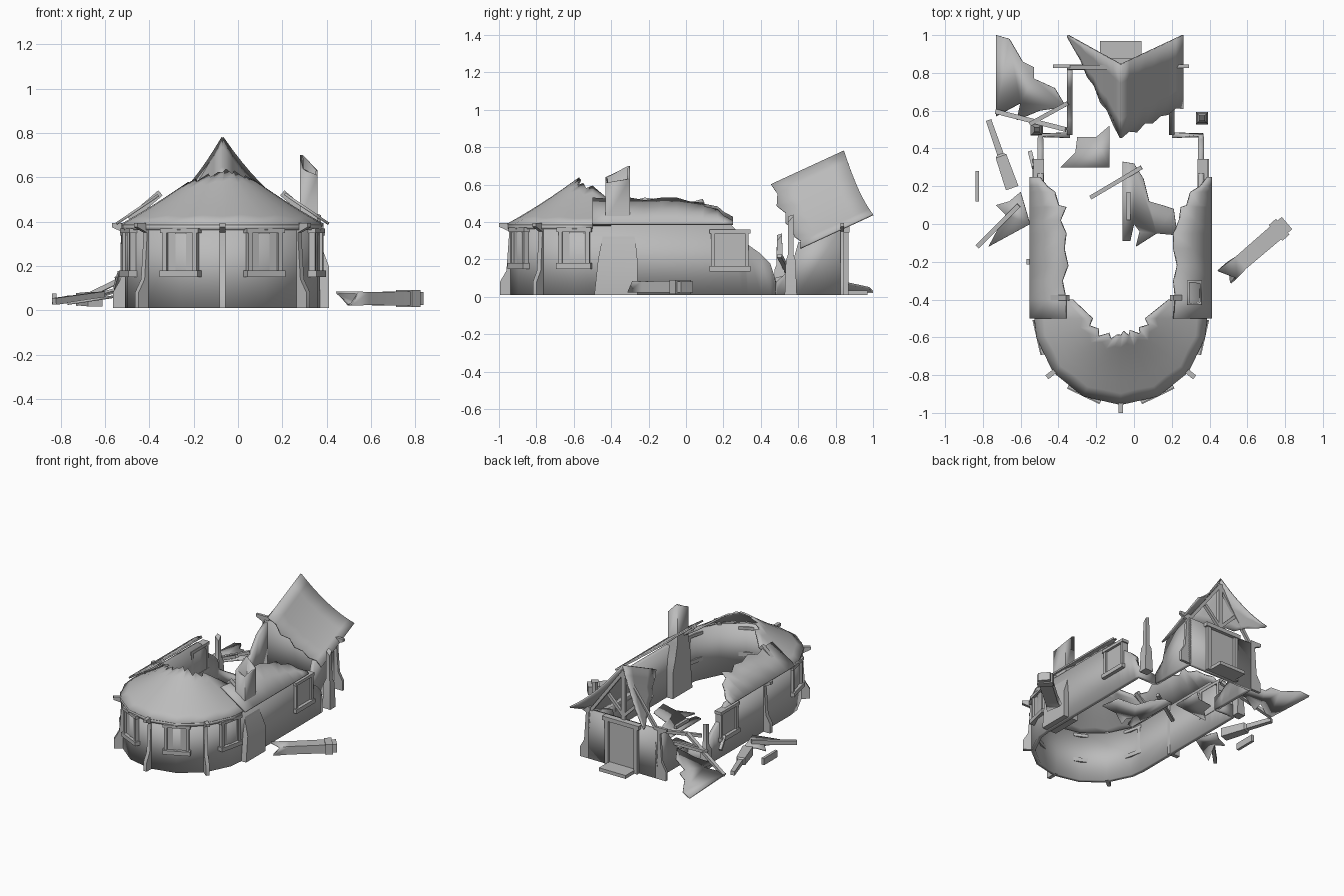
import bpy, bmesh, math
from mathutils import Vector, Matrix

cube = bpy.data.objects.get("Cube")
if cube:
    bpy.data.objects.remove(cube, do_unlink=True)

stone = bpy.data.materials.new("weathered_grey")
stone.use_nodes = True
stone.diffuse_color = (0.5, 0.5, 0.5, 1)
stone.node_tree.nodes["Principled BSDF"].inputs["Base Color"].default_value = (0.5, 0.5, 0.5, 1)

CX, CY, R, EAVE, TOP = -0.07, -0.5, 0.425, 0.455, 0.385
STEP = math.pi / 7


def make(name, verts, faces, thick=0, offset=0):
    bm = bmesh.new()
    vs = [bm.verts.new(v) for v in verts]
    for f in faces:
        bm.faces.new([vs[i] for i in f])
    bmesh.ops.remove_doubles(bm, verts=bm.verts, dist=0.0005)
    bmesh.ops.recalc_face_normals(bm, faces=bm.faces)
    me = bpy.data.meshes.new(name)
    bm.to_mesh(me)
    bm.free()
    me.materials.append(stone)
    ob = bpy.data.objects.new(name, me)
    bpy.context.collection.objects.link(ob)
    bpy.ops.object.select_all(action='DESELECT')
    ob.select_set(True)
    bpy.context.view_layer.objects.active = ob
    bpy.ops.object.shade_smooth_by_angle(angle=math.radians(32))
    if thick:
        mod = ob.modifiers.new("thickness", 'SOLIDIFY')
        mod.thickness, mod.offset = thick, offset
    return ob


def grid(name, rows, thick):
    n = len(rows[0])
    faces = [(i * n + j, i * n + j + 1, (i + 1) * n + j + 1, (i + 1) * n + j)
             for i in range(len(rows) - 1) for j in range(n - 1)]
    return make(name, [p for r in rows for p in r], faces, thick)


def wall(name, path, thick=0.03, base=0.01):
    return grid(name, [[(x, y, base), (x, y, h)] for x, y, h in path], thick)


def loft(name, sections, mat=Matrix(), jag=(0, 0, 0, 0), hollow=0):
    # sections: x centre, y centre, x width, y width, z
    verts = []
    for k, (x, y, w, d, z) in enumerate(sections):
        for c, (sx, sy) in enumerate(((-1, -1), (1, -1), (1, 1), (-1, 1))):
            dz = jag[c] if k == len(sections) - 1 else 0
            verts.append(mat @ Vector((x + sx * w / 2, y + sy * d / 2, z + dz)))
    faces = [(4 * k + c, 4 * k + (c + 1) % 4, 4 * k + 4 + (c + 1) % 4, 4 * k + 4 + c)
             for k in range(len(sections) - 1) for c in range(4)]
    faces.append((3, 2, 1, 0))
    if not hollow:
        e = len(verts) - 4
        faces.append((e, e + 1, e + 2, e + 3))
    return make(name, verts, faces, hollow, -1)


def box(name, x0, x1, y0, y1, z0, z1, mat=Matrix()):
    cx, cy, w, d = (x0 + x1) / 2, (y0 + y1) / 2, x1 - x0, y1 - y0
    return loft(name, [(cx, cy, w, d, z0), (cx, cy, w, d, z1)], mat)


def along(a, b):
    a, b = Vector(a), Vector(b)
    z = (b - a).normalized()
    x = z.cross(Vector((0, 0, 1)))
    x = x.normalized() if x.length > 0.01 else Vector((1, 0, 0))
    m = Matrix((x, z.cross(x), z)).transposed().to_4x4()
    m.translation = a
    return m, (b - a).length


def beam(name, a, b, w=0.022, h=0.022):
    m, length = along(a, b)
    return loft(name, [(0, 0, w, h, 0), (0, 0, w, h, length)], m)


def facing(x, y, ang):
    # local +x points out of the wall
    return Matrix.Translation((x, y, 0)) @ Matrix.Rotation(ang, 4, 'Z')


def buttress(name, x, y, ang, w=0.026):
    prof = [(-.015, .01), (.07, .01), (.07, .08), (.035, .14), (.02, .35),
            (.075, .375), (.075, .395), (-.015, .395)]
    m, n = facing(x, y, ang), len(prof)
    verts = [m @ Vector((r, s * w / 2, z)) for s in (-1, 1) for r, z in prof]
    faces = [tuple(range(n)), tuple(range(2 * n - 1, n - 1, -1))]
    faces += [(i, (i + 1) % n, n + (i + 1) % n, n + i) for i in range(n)]
    make(name, verts, faces)


def window(name, x, y, ang, z0=0.15, z1=0.37, half=0.075):
    m = facing(x, y, ang)
    box(name + "_sill", -.03, .03, -half - .02, half + .02, z0, z0 + .03, m)
    box(name + "_lintel", -.03, .025, -half - .02, half + .02, z1 - .022, z1, m)
    for s in (-1, 1):
        box(name + "_jamb", -.03, .02, s * half - .01, s * half + .01, z0, z1, m)
    box(name + "_panel", .0, .006, -half, half, z0, z1, m)


def slab(name, outline, z0, sx=0.0, sy=0.0, thick=0.012):
    x0, y0 = outline[0]
    make(name, [(x, y, z0 + sx * (x - x0) + sy * (y - y0)) for x, y in outline],
         [tuple(range(len(outline)))], thick)


def ring(ang, r):
    # ang is measured from the front, toward +x
    return CX + r * math.sin(ang), CY - r * math.cos(ang)


# Main wall: straight sides, rounded front, broken rear ends
angles = [math.pi / 2] + [k * STEP for k in range(3, -4, -1)] + [-math.pi / 2]
broken = [(.47, .1), (.45, .18), (.4, .23), (.33, .28), (.3, .33), (.24, TOP)]
xr, xl = CX + R, CX - R
path = [(.2, .47, .07)] + [(xr, y, h) for y, h in broken]
path += [(*ring(a, R), TOP) for a in angles]
path += [(xl, y, h) for y, h in reversed(broken)] + [(-.34, .47, .09)]
wall("main_wall", path)
wall("eave_band", [(*ring(a, EAVE - .01), TOP) for a in angles], .02, .362)

# Rounded front roof with a broken inner edge
inner = [.09, .07, .1, .08, .13, .11, .15, .13]
rows = []
for k in range(-7, 8):
    a = k * STEP / 2
    r0, r1 = inner[abs(k)] + (.02 if k < 0 else 0), EAVE
    if abs(k) < 7 and k % 2:
        r1 *= math.cos(STEP / 2)
    col = []
    for i in range(7):
        r = r1 + (r0 - r1) * i / 6
        d = EAVE - r if i else 0
        col.append((*ring(a, r), TOP + .55 * d + .25 * d * d))
    rows.append(col)
for s, reach in ((-1, 0), (1, 14)):
    col = []
    for i in range(7):
        d = .2 * i / 6
        col.append((CX + s * (EAVE - d), CY + .1, TOP + .55 * d + .25 * d * d))
    rows.insert(len(rows) if s > 0 else 0, col)
grid("front_roof", rows, .012)

# Long roof strips over the side walls
ys = [-.5, -.4, -.3, -.22, -.13, -.05, .02, .09, .1, .17, .2, .25]
depth_r = [.2, .19, .2, .18, .2, .2, .17, .16, .13, .11, .06, .02]
depth_l = [.19, .19, .17, .2, .18, .19, .16, .19, .15, .13, .09, .05]
for name, x, s, depth in (("right_roof", .41, -1, depth_r), ("left_roof", -.55, 1, depth_l)):
    grid(name, [[(x + s * d * f, y, TOP + .005 + .68 * d * f) for f in (0, .5, 1)]
                for y, d in zip(ys, depth)], .012)
for x, s in ((.2, 1), (-.35, -1)):
    beam("rafter_stub", (x, -.39, .53), (x + s * .14, -.39, .41), .03, .03)

# Buttresses and windows round the walls
for k in (-2, 0, 2):
    buttress("front_buttress", *ring(k * STEP, R), k * STEP - math.pi / 2)
for k in (-3, -1, 1, 3):
    window("front_window", *ring(k * STEP, R + .003), k * STEP - math.pi / 2)
buttress("left_buttress", xl, -.2, math.pi, .03)
for x, ang in ((xr + .012, 0), (xl - .012, math.pi)):
    window("side_window", x, .235, ang, .135, .36, .09)

# Chimney
loft("chimney", [(.35, -.375, .12, .23, .01), (.35, -.365, .12, .21, .2),
                 (.325, -.36, .095, .18, .3), (.32, -.365, .08, .13, .41),
                 (.32, -.365, .08, .13, .64)], jag=(.0, -.03, -.01, .06), hollow=.018)

# Rear porch walls, door and gable timbers
wall("porch_right_wall", [(.2, .47, .07), (.2, .56, .15), (.2, .6, .29), (.2, .83, .37)])
wall("porch_left_wall", [(-.34, .47, .1), (-.34, .55, .12), (-.34, .62, .17),
                         (-.34, .72, .3), (-.34, .83, .37)])
wall("rear_wall", [(-.355, .83, .37), (.215, .83, .37)])
box("door_panel", -.18, .04, .842, .85, .03, .35)
box("door_lintel", -.22, .08, .83, .875, .345, .375)
for x in (-.19, .05):
    box("door_jamb", x - .015, x + .015, .83, .868, .01, .35)
box("door_step", -.18, .04, .83, .97, .01, .035)
beam("king_post", (CX, .83, .37), (CX, .83, .74), .03, .025)
for s in (-1, 1):
    beam("gable_rafter", (CX + s * .27, .83, .37), (CX, .83, .73))
    beam("gable_brace", (CX, .83, .4), (CX + s * .13, .83, .53))
buttress("rear_right_buttress", .215, .835, 0, .02)
buttress("rear_left_buttress", -.355, .835, math.pi, .02)

# Tilted porch roof, whole on one side and torn on the other
starts = {1: [0, .04, -.02, .05, 0, .05, .02, .06, 0],
          -1: [0, .12, .28, .33, .52, .58, .76, .86, .97]}
for s, name, reach in ((1, "porch_roof_right", .33), (-1, "porch_roof_left", .28)):
    rows = []
    for i, t0 in enumerate(starts[s]):
        u, row = i / 8, []
        for j in range(5):
            t = t0 + (1 - t0) * j / 4
            row.append((CX + s * u * reach, .455 + .39 * t + .155 * u,
                        .6 + .18 * t - .34 * u - .14 * u * (1 - u)))
        rows.append(row)
    grid(name, rows, .01)

# Free-standing broken posts
for name, x, y, h in (("right_post", .36, .56, .43), ("left_post", -.515, .5, .33)):
    loft(name, [(x, y, .065, .065, .01), (x, y, .052, .052, h * .45),
                (x, y, .032, .032, h * .52), (x, y, .028, .028, h)], jag=(0, -.03, 0, .01))

# Fallen chimney
m, length = along((.49, -.27, .053), (.81, .005, .053))
loft("fallen_chimney", [(0, 0, .09, .062, length - .07), (0, 0, .085, .06, .1),
                        (0, 0, .1, .062, 0)], m, (-.02, .03, -.01, .05), .014)
loft("fallen_chimney_cap", [(0, 0, .11, .075, length - .08),
                            (0, 0, .11, .075, length - .03)], m)
loft("fallen_chimney_top", [(0, 0, .085, .06, length - .03), (0, 0, .085, .06, length)], m)

# Fallen roof pieces
slab("outer_roof_piece", [(-.73, 1), (-.66, .98), (-.59, .86), (-.53, .83), (-.53, .77),
                          (-.42, .72), (-.36, .62), (-.5, .6), (-.62, .55), (-.6, .64),
                          (-.73, .57)], .025, .3, -.04)
slab("side_roof_piece", [(-.77, -.12), (-.55, 0), (-.6, .17), (-.66, .12), (-.73, .1),
                         (-.68, .05)], .03, .15)
slab("inner_roof_piece", [(-.06, .33), (0, .32), (.05, .24), (.08, .12), (.15, .1),
                          (.21, .08), (.23, -.06), (.12, -.05), (.01, -.12), (.03, -.04),
                          (0, 0), (-.02, -.09), (-.06, -.09)], .02, .15)
slab("small_roof_piece", [(-.39, .3), (-.13, .3), (-.13, .52), (-.2, .46), (-.3, .46),
                          (-.31, .38)], .02, .1)

# Fallen timbers
beam("leaning_beam", (-.73, .595, .04), (-.36, .5, .22), .025)
beam("crossing_beam", (-.55, .53, .14), (-.35, .64, .2))
beam("loose_stick", (-.83, .12, .05), (-.83, .28, .05), .02, .05)
beam("side_beam", (-.83, -.12, .04), (-.61, .1, .07), .025, .03)
beam("inner_beam", (-.23, .14, .03), (.04, .3, .06))
beam("inner_stick", (-.03, .02, .05), (-.03, .17, .05))
beam("wall_stick", (-.55, .38, .1), (-.53, .3, .17))
m, length = along((-.77, .55, .05), (-.645, .19, .05))
loft("fallen_post", [(0, 0, .03, .03, 0), (0, 0, .035, .035, length * .5),
                     (0, 0, .06, .055, length * .53), (0, 0, .07, .065, length)], m)
